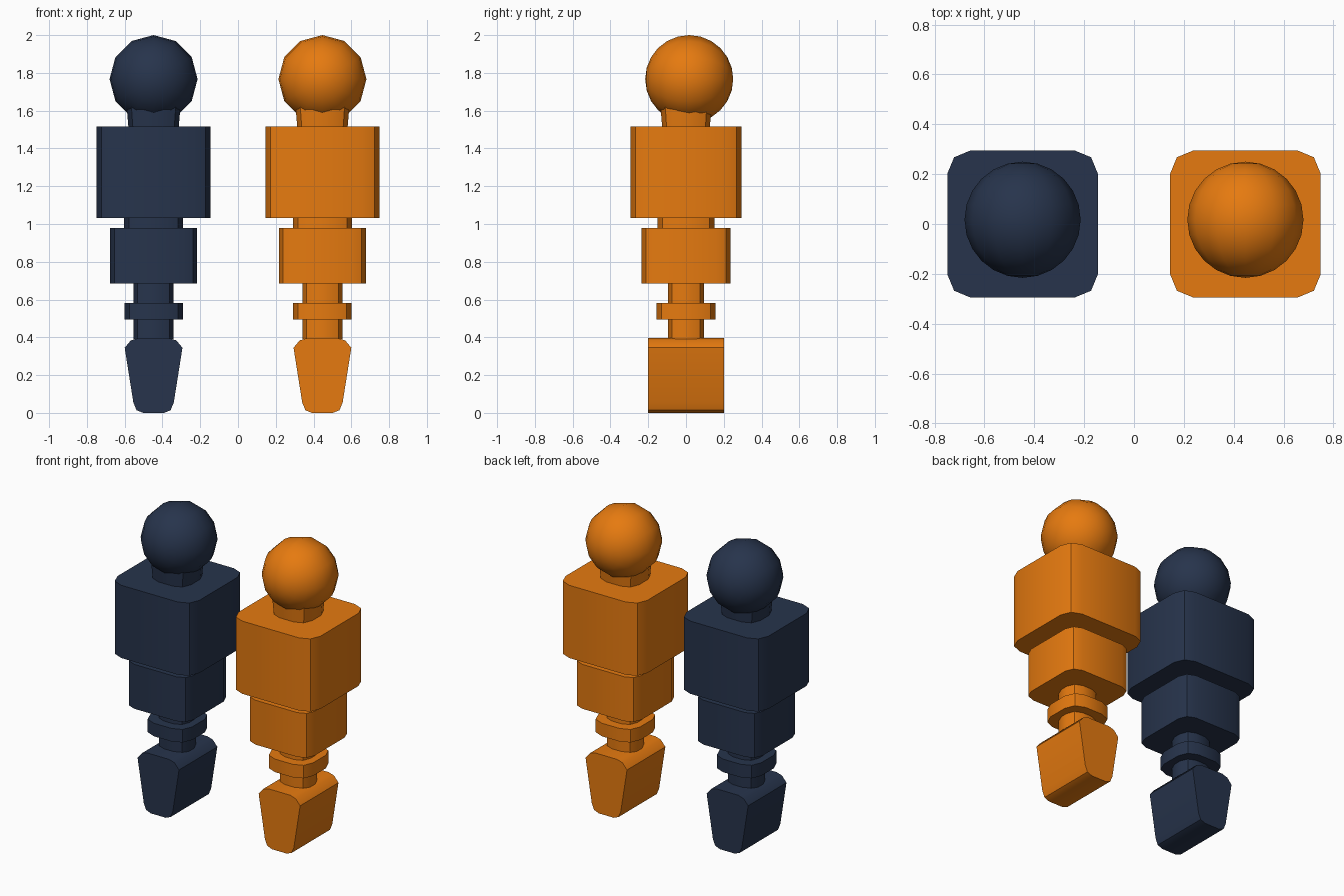
import bpy, bmesh, math
from mathutils import Matrix

cube = bpy.data.objects.get("Cube")
if cube:
    bpy.data.objects.remove(cube, do_unlink=True)


def make_material(name, colour):
    mat = bpy.data.materials.new(name)
    mat.use_nodes = True
    mat.diffuse_color = (*colour, 1)
    mat.node_tree.nodes["Principled BSDF"].inputs["Base Color"].default_value = (*colour, 1)
    return mat


def finish(bm, name, x, mat, angle=40):
    bmesh.ops.recalc_face_normals(bm, faces=bm.faces)
    mesh = bpy.data.meshes.new(name)
    bm.to_mesh(mesh)
    bm.free()
    mesh.materials.append(mat)
    obj = bpy.data.objects.new(name, mesh)
    obj.location.x = x
    bpy.context.collection.objects.link(obj)
    bpy.ops.object.select_all(action="DESELECT")
    obj.select_set(True)
    bpy.context.view_layer.objects.active = obj
    bpy.ops.object.shade_smooth_by_angle(angle=math.radians(angle))


def rounded_block(name, x, mat, half_x, half_y, bottom, top, corner, flare=1):
    """Block with rounded upright corners; flare widens the top."""
    bm = bmesh.new()
    bmesh.ops.create_cube(bm, size=2)
    for v in bm.verts:
        v.co.x *= half_x
        v.co.y *= half_y
        v.co.z = top if v.co.z > 0 else bottom
    upright = [e for e in bm.edges if abs(e.verts[0].co.z - e.verts[1].co.z) > 0.01]
    bmesh.ops.bevel(bm, geom=upright, offset=corner, segments=2, profile=0.5, affect="EDGES")
    for v in bm.verts:
        if v.co.z > (bottom + top) / 2:
            v.co.x *= flare
            v.co.y *= flare
    finish(bm, name, x, mat)


def wedge_foot(name, x, mat):
    """Tapered, round-cornered profile extruded front to back."""
    half = [(0.055, 0), (0.09, 0.014), (0.107, 0.055), (0.153, 0.345), (0.12, 0.384), (0.08, 0.396)]
    outline = half + [(-px, pz) for px, pz in reversed(half)]
    bm = bmesh.new()
    face = bm.faces.new([bm.verts.new((px, -0.202, pz)) for px, pz in outline])
    new = bmesh.ops.extrude_face_region(bm, geom=[face], use_keep_orig=True)["geom"]
    bmesh.ops.translate(bm, vec=(0, 0.404, 0), verts=[g for g in new if isinstance(g, bmesh.types.BMVert)])
    finish(bm, name, x, mat)


def head(name, x, mat):
    """Sphere with its poles at front and back."""
    bm = bmesh.new()
    place = Matrix.Translation((0, 0.017, 1.767)) @ Matrix.Rotation(math.pi / 2, 4, "X")
    bmesh.ops.create_uvsphere(bm, u_segments=12, v_segments=12, radius=0.233, matrix=place)
    finish(bm, name, x, mat, 60)


# name, half width, half depth, bottom, top, corner size, top flare
blocks = [
    ("lower_stem", 0.105, 0.095, 0.39, 0.495, 0.07, 1),
    ("collar", 0.155, 0.156, 0.494, 0.581, 0.09, 1),
    ("upper_stem", 0.105, 0.095, 0.58, 0.69, 0.07, 1),
    ("hips", 0.23, 0.235, 0.684, 0.98, 0.075, 1),
    ("waist", 0.156, 0.152, 0.975, 1.035, 0.09, 1),
    ("torso", 0.302, 0.295, 1.031, 1.516, 0.093, 1),
    ("neck", 0.133, 0.126, 1.51, 1.62, 0.08, 1.07),
]

navy = make_material("navy_blue", (0.02, 0.034, 0.072))
orange = make_material("orange", (0.79, 0.195, 0.005))

# Two matching figures side by side
for side, x, mat in (("right", -0.447, navy), ("left", 0.447, orange)):
    wedge_foot(side + "_foot", x, mat)
    for part, *dims in blocks:
        rounded_block(f"{side}_{part}", x, mat, *dims)
    head(side + "_head", x, mat)
